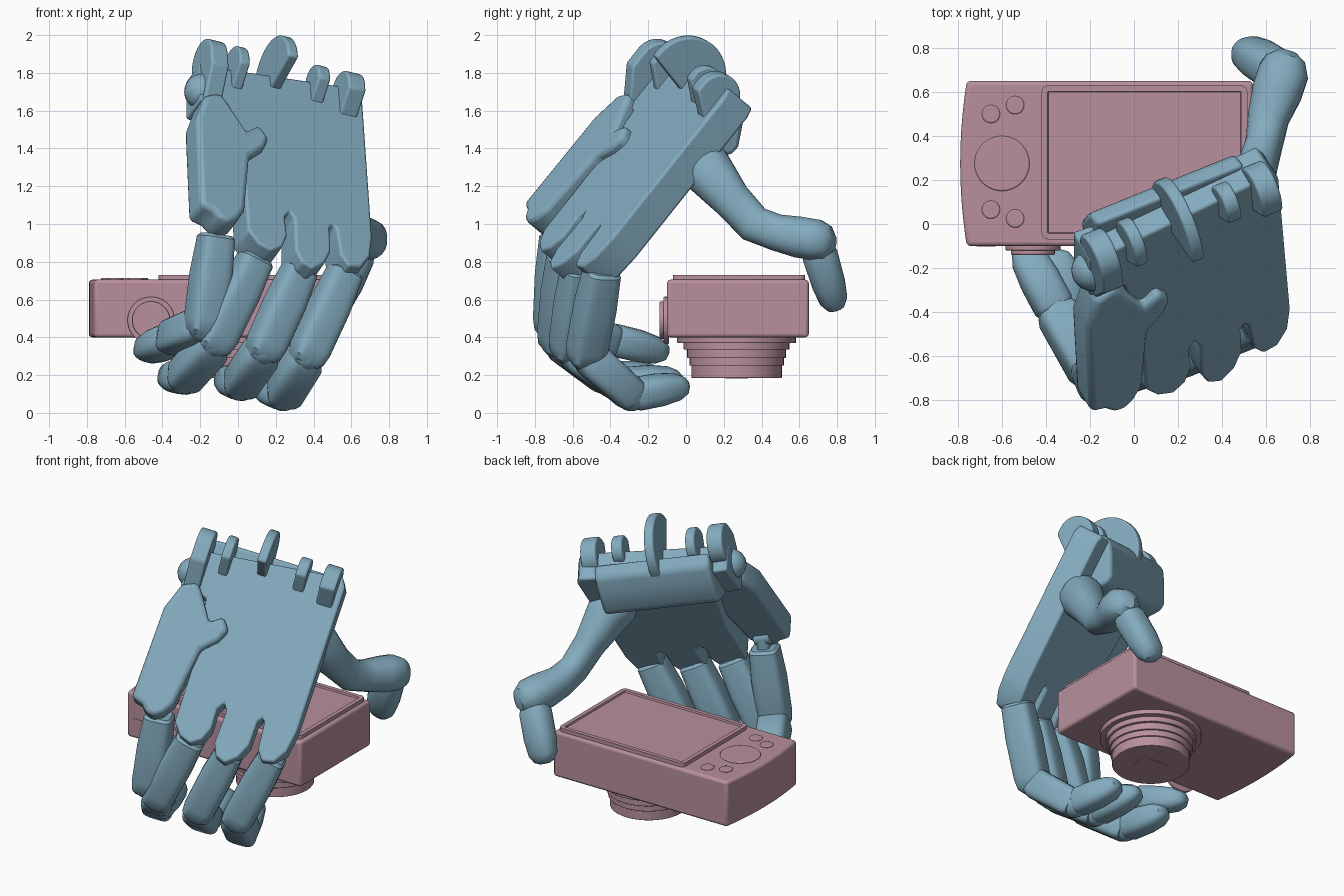
import bpy, bmesh
from math import cos, sin, pi, copysign
from mathutils import Vector as V

if "Cube" in bpy.data.objects:
    bpy.data.objects.remove(bpy.data.objects["Cube"])

def material(name, col):
    m = bpy.data.materials.new(name)
    m.diffuse_color = (*col, 1)
    m.use_nodes = True
    m.node_tree.nodes["Principled BSDF"].inputs["Base Color"].default_value = m.diffuse_color
    return m
BLUE, PINK = material("hand_blue", (.23, .41, .52)), material("camera_pink", (.48, .28, .34))

def make(name, bm, mat, bevel=0, segs=3):
    bmesh.ops.recalc_face_normals(bm, faces=bm.faces[:])
    me = bpy.data.meshes.new(name)
    bm.to_mesh(me)
    bm.free()
    ob = bpy.data.objects.new(name, me)
    bpy.context.collection.objects.link(ob)
    me.materials.append(mat)
    if bevel:
        b = ob.modifiers.new("bevel", 'BEVEL')
        b.width, b.segments, b.limit_method, b.angle_limit = bevel, segs, 'ANGLE', .6
    return ob

def prism(name, pts, offset, mat, bevel=0):
    """Closed outline swept along an offset."""
    bm = bmesh.new()
    f = bm.faces.new([bm.verts.new(p) for p in pts])
    r = bmesh.ops.extrude_face_region(bm, geom=[f], use_keep_orig=True)
    bmesh.ops.translate(bm, vec=offset, verts=[v for v in r['geom'] if isinstance(v, bmesh.types.BMVert)])
    return make(name, bm, mat, bevel)

def loft(name, stations, side, mat, power=2.0, n=24):
    """Super-ellipse rings (point, half width, half depth) along a path."""
    bm, rings = bmesh.new(), []
    P = [V(s[0]) for s in stations]
    for i, (_, w, h) in enumerate(stations):
        t = (P[min(i + 1, len(P) - 1)] - P[max(i - 1, 0)]).normalized()
        s = (side - t * side.dot(t)).normalized()
        u = t.cross(s)
        ring = []
        for k in range(n):
            c, q = cos(2 * pi * (k + .5) / n), sin(2 * pi * (k + .5) / n)
            ring.append(bm.verts.new(P[i] + s * w * copysign(abs(c) ** (2 / power), c)
                                     + u * h * copysign(abs(q) ** (2 / power), q)))
        rings.append(ring)
    for a, b in zip(rings, rings[1:]):
        for k in range(n):
            bm.faces.new((a[k], a[(k + 1) % n], b[(k + 1) % n], b[k]))
    bm.faces.new(rings[0])
    bm.faces.new(rings[-1])
    return make(name, bm, mat)

def ball(name, c, r):
    bm = bmesh.new()
    bmesh.ops.create_uvsphere(bm, u_segments=24, v_segments=14, radius=r)
    bmesh.ops.translate(bm, vec=V(c), verts=bm.verts)
    return make(name, bm, BLUE)

def disc(name, c, axis, r, h, mat, bevel=.006):
    c, axis = V(c), V(axis).normalized()
    s = axis.orthogonal().normalized()
    u = axis.cross(s)
    pts = [c + (s * cos(2 * pi * k / 40) + u * sin(2 * pi * k / 40)) * r for k in range(40)]
    return prism(name, pts, axis * h, mat, bevel)

# ---------- camera ----------
def rect(x0, x1, y0, y1, z, r=.02):
    """Rounded rectangle outline."""
    corners = [(x1 - r, y1 - r), (x0 + r, y1 - r), (x0 + r, y0 + r), (x1 - r, y0 + r)]
    return [(cx + r * cos(pi / 2 * (q + k / 4)), cy + r * sin(pi / 2 * (q + k / 4)), z)
            for q, (cx, cy) in enumerate(corners) for k in range(5)]

left = [(-.79 + .03 * (2 * k / 10 - 1) ** 2, .65 - .75 * k / 10, .40) for k in range(11)]
prism("camera_body", left + [(.54, -.10, .40), (.54, .65, .40)], V((0, 0, .305)), PINK, .018)

def framed_screen():
    bm = bmesh.new()
    f = bm.faces.new([bm.verts.new(p) for p in rect(-.42, .515, -.07, .63, .70, .03)])
    r = bmesh.ops.extrude_face_region(bm, geom=[f], use_keep_orig=True)
    bmesh.ops.translate(bm, vec=(0, 0, .03), verts=[v for v in r['geom'] if isinstance(v, bmesh.types.BMVert)])
    top = max(bm.faces, key=lambda q: q.calc_center_median().z)
    bmesh.ops.inset_region(bm, faces=[top], thickness=.028)
    bmesh.ops.inset_region(bm, faces=[top], thickness=.003, depth=-.012)
    make("screen", bm, PINK)
framed_screen()

disc("dial_pad", (-.60, .275, .70), (0, 0, 1), .125, .014, PINK)
for i, (x, y) in enumerate([(-.65, .5), (-.54, .54), (-.65, .065), (-.54, .025)]):
    disc(f"button_{i}", (x, y, .70), (0, 0, 1), .041, .014, PINK)
disc("shutter_ring", (-.46, -.09, .49), (0, -1, 0), .125, .03, PINK)
disc("shutter_button", (-.46, -.11, .49), (0, -1, 0), .10, .03, PINK)
prism("power_switch", [(-.715, -.09, .508), (-.63, -.09, .508), (-.63, -.09, .535), (-.715, -.09, .535)],
      V((0, -.013, 0)), PINK)
for i, (r, z0, z1) in enumerate([(.315, .41, .37), (.28, .38, .335), (.262, .34, .29), (.25, .30, .25), (.24, .26, .185)]):
    disc(f"lens_ring_{i}", (.09, .268, z0), (0, 0, -1), r, z0 - z1, PINK, .004)
prism("lens_window", rect(.0, .18, .208, .328, .19), V((0, 0, -.009)), PINK, .002)

# ---------- palm: back-of-hand plane with its three axes ----------
A = V((.58, .22, 1.75))
N = V((.42, -.69, .58)).normalized()
D = V((.06, -.625, -.78))
D = (D - N * D.dot(N)).normalized()
S = N.cross(D).normalized()
if S.x > 0:
    S = -S

def on_back(x, z, lift=0):
    """Point of the back plane seen at (x, z) from the front."""
    return V((x, A.y + (N.x * (x - A.x) + N.z * (z - A.z)) / -N.y, z)) + N * lift

palm = [(-.2, 1.86), (-.1, 1.83), (.63, 1.72), (.66, 1.67), (.712, .93), (.70, .83), (.655, .775), (.59, .78),
        (.545, .84), (.522, .98), (.503, 1.0), (.487, .98), (.493, .86), (.46, .795), (.40, .765), (.34, .80),
        (.305, .87), (.302, 1.03), (.275, 1.07), (.25, 1.04), (.262, .94), (.235, .88), (.18, .86), (.11, .90),
        (.055, .97), (.03, 1.30), (-.04, 1.6), (-.2, 1.66)]
prism("palm", [on_back(*p) for p in palm], N * -.185, BLUE, .022)
outer = [(-.19, 1.66), (-.11, 1.67), (-.07, 1.62), (.03, 1.47), (.095, 1.5), (.15, 1.43), (.12, 1.375), (.045, 1.33),
         (.02, 1.05), (-.015, 1.005), (-.06, .985), (-.11, 1.005), (-.15, 1.05), (-.215, 1.08), (-.235, 1.54)]
prism("little_palm_plate", [on_back(*p, .05) for p in outer], N * -.17, BLUE, .028)

# wrist heel on the palm side: wedge profile (along hand, depth) swept across the wrist
heel = [(.01, -.1), (.03, -.19), (.10, -.24), (.22, -.31), (.27, -.31), (.33, -.26), (.42, -.15)]
prism("wrist_heel", [A + S * .04 + D * v + N * w for v, w in heel], S * .74, BLUE, .025)
ball("wrist_side_knob", (-.19, -.21, 1.70), .095)

# hinge lugs at the wrist: centre, radius, length, thickness
lugs = [((-.15, -.15, 1.85), .125, .2, .10), ((-.01, -.08, 1.83), .11, .10, .06), ((.2, 0, 1.78), .22, .05, .06),
        ((.42, .1, 1.75), .09, .08, .07), ((.58, .16, 1.685), .12, .1, .10)]
for i, (c, r, L, t) in enumerate(lugs):
    c = V(c) - S * t / 2
    arc = [c - D * r * sin(pi * k / 20) + N * r * cos(pi * k / 20) for k in range(21)]
    arc += [c - N * r + D * L * 1.6, c - N * r * .3 + D * L * 1.6, c + N * r + D * L * .5]
    prism(f"wrist_lug_{i}", arc, S * t, BLUE, .012)

# ---------- fingers: knuckle, middle joint, end joint, tip ----------
fingers = {
    "little": ((-.105, -.67, 1.01), (-.18, -.70, .46), (-.35, -.40, .39), (-.51, -.10, .32)),
    "ring": ((.13, -.63, .89), (-.12, -.68, .38), (-.29, -.43, .185), (-.36, -.12, .19)),
    "middle": ((.36, -.55, .83), (.14, -.62, .34), (.01, -.36, .15), (-.06, -.02, .18)),
    "index": ((.60, -.43, .82), (.37, -.53, .31), (.24, -.29, .095), (.12, .01, .15))}
for name, pts in fingers.items():
    k, p, d, t = map(V, pts)
    disc(name + "_knuckle_pin", k - S * .05, S, .05, .10, BLUE)
    loft(name + "_link", [(k, .04, .05), (k.lerp(p, .3), .04, .05)], S, BLUE, 3)
    q = lambda f: k.lerp(p, f)
    loft(name + "_proximal", [(q(.12), .075, .075), (q(.15), .09, .092), (q(.5), .102, .103), (q(.94), .1, .1),
                              (q(1.05), .09, .09), (q(1.1), .065, .065)], S, BLUE, 4)
    ball(name + "_middle_joint", p, .09)
    q = lambda f: p.lerp(d, f)
    loft(name + "_middle", [(q(.02), .08, .08), (q(.15), .098, .098), (q(.95), .097, .092), (q(1.04), .085, .08)],
         S, BLUE, 4)
    ball(name + "_end_joint", d, .086)
    q = lambda f: d.lerp(t, f)
    loft(name + "_tip", [(q(.02), .078, .072), (q(.1), .092, .086), (q(.5), .092, .084), (q(.8), .082, .07),
                         (q(.94), .06, .046), (q(1), .025, .02)], S, BLUE, 2.8)

# ---------- thumb ----------
X = V((1, 0, 0))
loft("thumb_base", [((.42, .03, 1.41), .10, .09), ((.46, .05, 1.37), .13, .125), ((.51, .10, 1.30), .135, .14),
                    ((.555, .24, 1.13), .092, .105), ((.59, .36, 1.0), .085, .1), ((.61, .48, .955), .095, .098),
                    ((.65, .60, .93), .115, .11), ((.68, .69, .915), .115, .11), ((.69, .75, .90), .09, .09),
                    ((.70, .785, .895), .04, .04)], X, BLUE, 2.3, 20)
a, b = V((.66, .69, .90)), V((.50, .795, .55))
q = lambda f: a.lerp(b, f)
loft("thumb_tip", [(q(.1), .085, .08), (q(.2), .097, .095), (q(.6), .1, .09), (q(.85), .09, .076),
                   (q(.96), .065, .05), (q(1), .03, .025)], X, BLUE, 2.4)

# smooth shading with crisp edges
bpy.ops.object.select_all(action='SELECT')
bpy.context.view_layer.objects.active = bpy.context.selected_objects[0]
bpy.ops.object.shade_smooth_by_angle(angle=.6)
